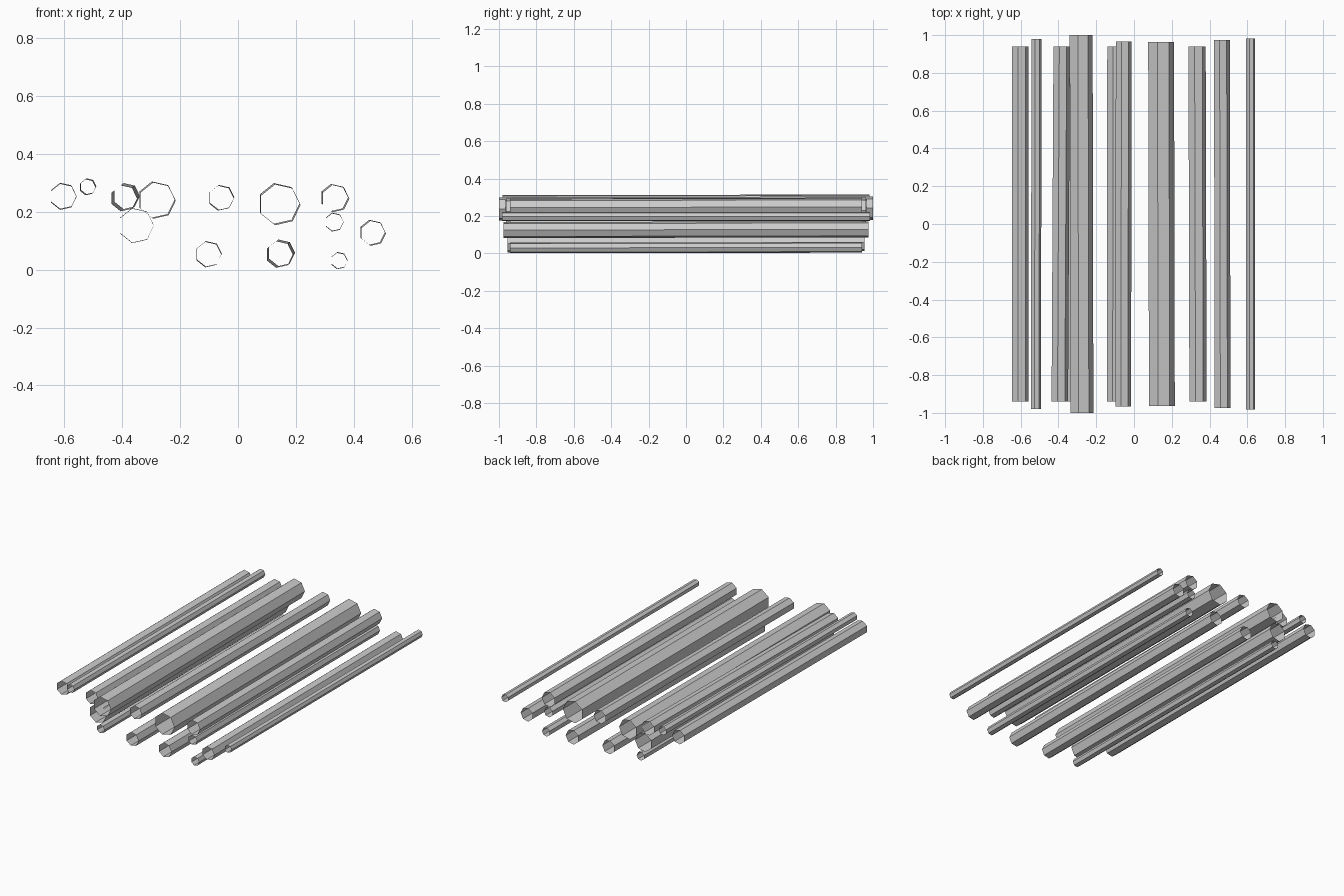
import bpy, bmesh
from math import cos, sin, tau

SIDES = 7

def pipe(name, x, z, r, half, dx=0.0, dz=0.0):
    """Open seven-sided tube along y; (dx, dz) is the drift from front to back."""
    bm = bmesh.new()
    rings = []
    for s in (-1, 1):
        cx, cz = x + s * dx / 2, z + s * dz / 2
        rings.append([bm.verts.new((cx + r * cos(tau * i / SIDES), s * half,
                                    cz + r * sin(tau * i / SIDES)))
                      for i in range(SIDES)])
    front, back = rings
    for i in range(SIDES):
        j = (i + 1) % SIDES
        bm.faces.new((front[i], front[j], back[j], back[i]))
    bmesh.ops.recalc_face_normals(bm, faces=bm.faces)
    # make sure the walls face outward
    f = bm.faces[:][0]
    c = f.calc_center_median()
    if f.normal.x * (c.x - x) + f.normal.z * (c.z - z) < 0:
        bmesh.ops.reverse_faces(bm, faces=bm.faces)
    mesh = bpy.data.meshes.new(name)
    bm.to_mesh(mesh)
    bm.free()
    obj = bpy.data.objects.new(name, mesh)
    bpy.context.collection.objects.link(obj)

# x, z, radius, half length, drift x, drift z
upper = [
    (-0.604, 0.253, 0.046, 0.94, 0.000, 0.004),
    (-0.519, 0.286, 0.028, 0.98, 0.003, 0.004),
    (-0.390, 0.250, 0.046, 0.94, 0.010, 0.008),
    (-0.281, 0.240, 0.064, 1.00, -0.004, 0.004),
    (-0.058, 0.248, 0.044, 0.967, 0.003, 0.003),
    (0.142, 0.226, 0.072, 0.963, -0.004, 0.005),
    (0.334, 0.247, 0.048, 0.94, -0.005, 0.004),
]
middle = [
    (-0.352, 0.152, 0.061, 0.94, 0.000, 0.002),
    (0.332, 0.164, 0.032, 0.94, 0.000, 0.003),
    (0.465, 0.127, 0.044, 0.975, -0.004, 0.004),
    (0.616, 0.197, 0.025, 0.983, 0.000, 0.000),
]
lower = [
    (-0.331, 0.057, 0.028, 0.94, 0.000, 0.000),
    (-0.102, 0.053, 0.045, 0.94, 0.002, 0.003),
    (0.146, 0.055, 0.047, 0.955, 0.008, 0.006),
    (0.349, 0.031, 0.029, 0.94, 0.001, 0.003),
]

# Scattered stack of pipes, layer by layer
for layer, rows in (("upper", upper), ("middle", middle), ("lower", lower)):
    for n, row in enumerate(rows, 1):
        pipe(f"{layer}_pipe_{n}", *row)
